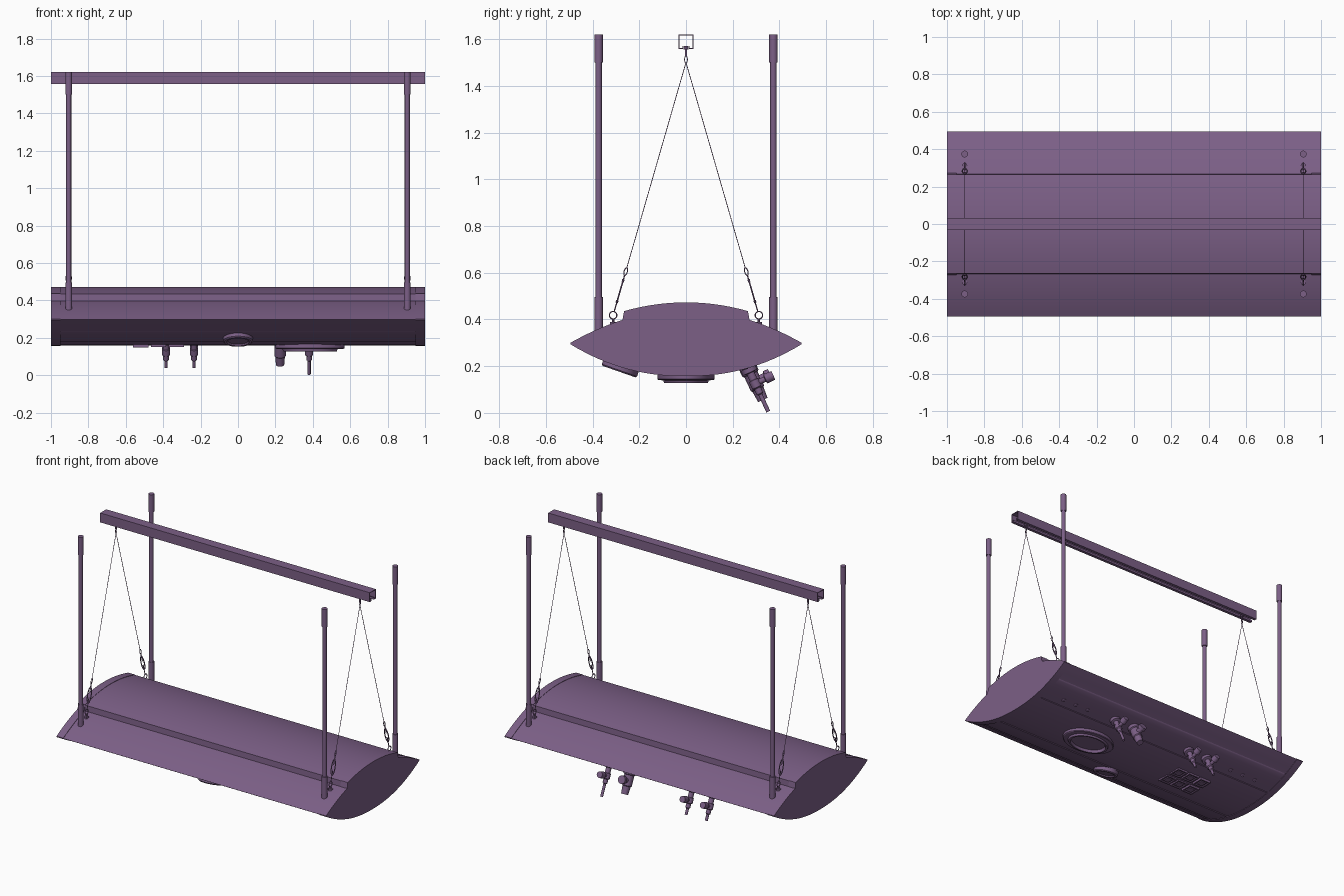
import bpy, bmesh, math
from mathutils import Vector

if "Cube" in bpy.data.objects:
    bpy.data.objects.remove(bpy.data.objects["Cube"])

mat = bpy.data.materials.new("purple_paint")
mat.diffuse_color = (0.2, 0.115, 0.24, 1)
mat.use_nodes = True
mat.node_tree.nodes["Principled BSDF"].inputs["Base Color"].default_value = mat.diffuse_color


def finish(ob, smooth=True):
    ob.data.materials.append(mat)
    bpy.ops.object.select_all(action='DESELECT')
    ob.select_set(True)
    bpy.context.view_layer.objects.active = ob
    if ob.type == 'CURVE':
        bpy.ops.object.convert(target='MESH')
    if smooth:
        bpy.ops.object.shade_smooth_by_angle(angle=math.radians(30))


def from_bmesh(name, bm, smooth=True):
    bmesh.ops.recalc_face_normals(bm, faces=bm.faces)
    me = bpy.data.meshes.new(name)
    bm.to_mesh(me)
    bm.free()
    ob = bpy.data.objects.new(name, me)
    bpy.context.collection.objects.link(ob)
    finish(ob, smooth)


def prism(name, outline, x0, x1):
    """Extrude a closed (y, z) outline along x."""
    bm = bmesh.new()
    face = bm.faces.new([bm.verts.new((x0, y, z)) for y, z in outline])
    ext = bmesh.ops.extrude_face_region(bm, geom=[face], use_keep_orig=True)
    vs = [g for g in ext['geom'] if isinstance(g, bmesh.types.BMVert)]
    bmesh.ops.translate(bm, verts=vs, vec=(x1 - x0, 0, 0))
    from_bmesh(name, bm)


def lathe(name, origin, axis, profile, sx=1, sy=1, n=24):
    """Revolve (radius, height) points about an axis in the yz plane."""
    o, d, u = Vector(origin), Vector(axis).normalized(), Vector((1, 0, 0))
    v = d.cross(u)
    bm = bmesh.new()
    rings = []
    for r, h in profile:
        rings.append([bm.verts.new(o + d * h + u * (r * sx * math.cos(a)) + v * (r * sy * math.sin(a)))
                      for a in (2 * math.pi * i / n for i in range(n))])
    for a, b in zip(rings, rings[1:]):
        for i in range(n):
            j = (i + 1) % n
            bm.faces.new((a[i], a[j], b[j], b[i]))
    bm.faces.new(rings[0])
    bm.faces.new(rings[-1])
    from_bmesh(name, bm)


def tube(name, pts, r, cyclic=False):
    cu = bpy.data.curves.new(name, 'CURVE')
    cu.dimensions = '3D'
    cu.bevel_depth, cu.bevel_resolution, cu.use_fill_caps = r, 1, True
    sp = cu.splines.new('POLY')
    sp.points.add(len(pts) - 1)
    for p, q in zip(sp.points, pts):
        p.co = (*q, 1)
    sp.use_cyclic_u = cyclic
    ob = bpy.data.objects.new(name, cu)
    bpy.context.collection.objects.link(ob)
    finish(ob)


def link(name, c, u, v, a, b, r, n=20):
    tube(name, [c + u * (a * math.cos(t)) + v * (b * math.sin(t))
                for t in (2 * math.pi * i / n for i in range(n))], r, True)


# Cross-section arcs of the lens-shaped hull
def top_z(y):
    return 0.297 + 0.143 * (1 - (y / 0.5) ** 2)


def lid_z(y):
    return 0.473 - y * y / 1.88


def low_z(y):
    return 0.297 - 0.14 * (1 - abs(y / 0.5) ** 2.2)


def span(a, b, n):
    return [a + (b - a) * i / n for i in range(n + 1)]


lower = [(y, low_z(y)) for y in span(0.495, -0.495, 32)]
grooved = []
for y in span(0.495, -0.495, 32):
    grooved.append((y, low_z(y) + 0.003))
for s in (-0.38, -0.2, 0.2, 0.38):       # seam grooves along the underside
    grooved += [(s + 0.004, low_z(s) + 0.003), (s, low_z(s) + 0.009), (s - 0.004, low_z(s) + 0.003)]
grooved.sort(key=lambda p: -p[0])
hull_top = [(y, top_z(y) - 0.003) for y in span(-0.495, 0.495, 32)]
lid_top = [(y, lid_z(y)) for y in span(-0.265, 0.265, 20)]

# Hull, raised lid and end caps
prism("hull", hull_top + grooved, -0.951, 0.951)
prism("raised_lid", [(-0.268, 0.39)] + [(y, z - 0.002) for y, z in lid_top] + [(0.268, 0.39)], -0.951, 0.951)
cap = [(y, top_z(y)) for y in span(-0.495, -0.272, 8)] + lid_top + [(y, top_z(y)) for y in span(0.272, 0.495, 8)]
for side, x0, x1 in (("left", -1, -0.95), ("right", 0.95, 1)):
    prism(side + "_end_cap", cap + lower, x0, x1)

# Ceiling rail, an open channel with lips
w, zt, zb, t = 0.032, 1.62, 1.557, 0.004
half = [(w, zt), (w, zb), (0.012, zb), (0.012, zb + 0.014), (0.012 + t, zb + 0.014),
        (0.012 + t, zb + t), (w - t, zb + t), (w - t, zt - t)]
prism("ceiling_rail", half + [(-y, z) for y, z in reversed(half)], -1, 1)

X = Vector((1, 0, 0))
Z = Vector((0, 0, 1))
for sx in (-1, 1):
    x = 0.905 * sx
    # Top suspension point
    lathe("rail_bolt", (x, 0, 1.525), Z, [(0.005, 0), (0.005, 0.03), (0.011, 0.03), (0.011, 0.045)], n=12)
    link("top_ring", Vector((x, 0, 1.513)), Z, Vector((0, 1, 0)), 0.016, 0.006, 0.002)
    for sy in (-1, 1):
        # Post with sleeves
        lathe("post", (x, 0.374 * sy, 0.35), Z,
              [(0.018, 0), (0.018, 0.145), (0.0135, 0.145), (0.0135, 1.15), (0.018, 1.15), (0.018, 1.27)])
        # Eye bolt, turnbuckle, hook and cable
        p = Vector((x, 0.312 * sy, 0.418))
        top = Vector((x, 0, 1.5))
        u = (top - p).normalized()
        v = u.cross(X)
        lathe("eye_bolt", (x, 0.312 * sy, 0.37), Z, [(0.014, 0), (0.014, 0.02), (0.005, 0.02), (0.005, 0.034)], n=12)
        link("eye_ring", p, Z, Vector((0, 1, 0)), 0.016, 0.016, 0.003)
        tube("lower_screw", [p + u * 0.016, p + u * 0.09], 0.003)
        link("turnbuckle", p + u * 0.105, u, X, 0.05, 0.013, 0.0035)
        for h in (0.056, 0.15):
            lathe("turnbuckle_nut", p + u * h, u, [(0.006, 0), (0.006, 0.01)], n=6)
        tube("upper_screw", [p + u * 0.12, p + u * 0.178], 0.003)
        link("hook", p + u * 0.194, u, v, 0.017, 0.007, 0.0025)
        tube("cable", [p + u * 0.21, top], 0.0018)

# Oval lamp and small round lamp under the hull
lathe("oval_lamp", (0.385, 0, 0.167), (0, 0, -1),
      [(1, 0), (1, 0.022), (0.97, 0.026), (0.8, 0.028), (0.77, 0.04), (0.7, 0.04), (0.66, 0.022), (0.01, 0.022)],
      0.185, 0.122, 48)
lathe("round_lamp", (0, -0.277, 0.205), (0, -0.33, -0.94),
      [(0.08, 0), (0.08, 0.024), (0.074, 0.03), (0.06, 0.03), (0.055, 0.022), (0.002, 0.022)], n=40)

# Socket plates with recessed centres
for i, x in enumerate((-0.33, -0.425, -0.52)):
    for y in (-0.055, 0.055):
        bm = bmesh.new()
        bmesh.ops.create_cube(bm, size=1)
        bmesh.ops.scale(bm, vec=(0.082, 0.085, 0.03), verts=bm.verts)
        bmesh.ops.translate(bm, vec=(x, y, 0.167 - 0.004 * (i == 2)), verts=bm.verts)
        bm.faces.ensure_lookup_table()
        face = min(bm.faces, key=lambda f: f.calc_center_median().z)
        for width, depth in ((0.014, -0.006), (0.012, 0.005)):
            bmesh.ops.inset_region(bm, faces=[face], thickness=width, depth=0)
            bmesh.ops.inset_region(bm, faces=[face], thickness=0.001, depth=depth)
        from_bmesh("socket_plate", bm, False)

# Gas connectors on the rear slope
d = Vector((0, 0.42, -0.907))
n = Vector((0, 0.907, 0.42))
for x, length in ((0.38, 0.2), (-0.235, 0.16), (-0.385, 0.16)):
    o = Vector((x, 0.268, 0.187))
    lathe("gas_valve", o, d, [(0.034, -0.02), (0.034, 0.015), (0.017, 0.018), (0.017, 0.05), (0.022, 0.052),
                              (0.022, 0.085), (0.015, 0.09), (0.015, 0.115), (0.009, 0.12), (0.009, length)])
    lathe("valve_branch", o + d * 0.068, n, [(0.012, 0), (0.012, 0.045), (0.022, 0.048), (0.02, 0.085)])
lathe("large_connector", (0.225, 0.268, 0.187), d,
      [(0.038, -0.02), (0.038, 0.02), (0.031, 0.024), (0.031, 0.09), (0.026, 0.095), (0.022, 0.145)])
lathe("large_connector_knob", Vector((0.225, 0.268, 0.187)) + d * 0.06, n, [(0.018, 0), (0.018, 0.05), (0.026, 0.052), (0.026, 0.075)])

# Flush caps along the rear slope
for sx in (-1, 1):
    for x in (0.6, 0.7, 0.8):
        lathe("blank_cap", (sx * x, 0.25, low_z(0.25) + 0.008), (0, 0.3, -0.95), [(0.014, 0), (0.014, 0.009), (0.011, 0.011)], n=16)
